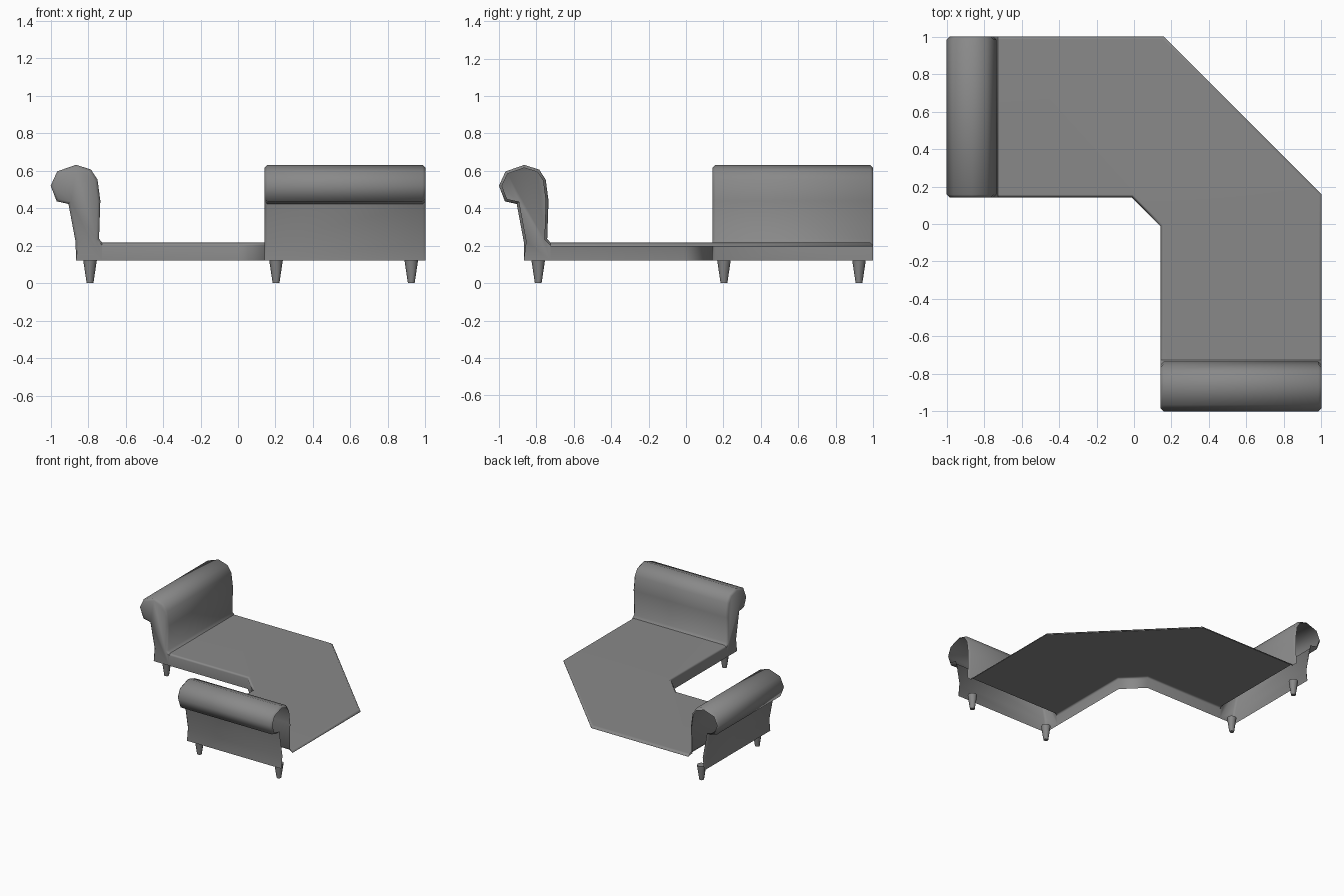
import bpy, bmesh
from mathutils import Vector

if "Cube" in bpy.data.objects:
    bpy.data.objects.remove(bpy.data.objects["Cube"])

IN, BASE, TOP, BEV, ARM_X = 0.142, 0.12, 0.217, 0.015, -0.725

# Dark grey upholstery
dark = bpy.data.materials.new("dark_grey")
dark.diffuse_color = (0.25, 0.25, 0.25, 1)
dark.use_nodes = True
dark.node_tree.nodes["Principled BSDF"].inputs["Base Color"].default_value = dark.diffuse_color


def offset(pts, d):
    """Offset an open 2D polyline to its right-hand side."""
    pts = [Vector(p) for p in pts]
    dirs = [(b - a).normalized() for a, b in zip(pts, pts[1:])]
    nor = [Vector((v.y, -v.x)) for v in dirs]
    out = []
    for i, p in enumerate(pts):
        a, b = nor[max(i - 1, 0)], nor[min(i, len(nor) - 1)]
        out.append(p + (a + b) * d / (1 + a.dot(b)))
    return out


def finish(bm, name, swap=False, angle=0.8):
    if swap:  # mirror across the diagonal x = y
        for v in bm.verts:
            v.co.x, v.co.y = v.co.y, v.co.x
        bmesh.ops.reverse_faces(bm, faces=bm.faces[:])
    me = bpy.data.meshes.new(name)
    bm.to_mesh(me)
    bm.free()
    me.materials.append(dark)
    ob = bpy.data.objects.new(name, me)
    bpy.context.collection.objects.link(ob)
    bpy.ops.object.select_all(action='DESELECT')
    ob.select_set(True)
    bpy.context.view_layer.objects.active = ob
    bpy.ops.object.shade_smooth_by_angle(angle=angle)
    return ob


def strip(bm, rows):
    for r, s in zip(rows, rows[1:]):
        for i in range(len(r) - 1):
            bm.faces.new((r[i], r[i + 1], s[i + 1], s[i]))


# Rolled arm: profile from the outer base over the roll down to the seat
profile = [(-0.865, BASE), (-0.867, 0.22), (-0.905, 0.423), (-0.968, 0.437),
           (-1.0, 0.52), (-0.965, 0.597), (-0.865, 0.632), (-0.785, 0.607),
           (-0.75, 0.553), (-0.735, 0.44), (-0.742, 0.237), (ARM_X, TOP)]


def arm(name, swap):
    bm = bmesh.new()
    small = offset(profile, BEV)
    small[0] = Vector(profile[0])
    small[-1] = Vector((ARM_X, TOP - BEV))
    rows = [[bm.verts.new((p[0], y, p[1])) for p in pts] for pts, y in
            ((small, IN), (profile, IN + BEV), (profile, 1 - BEV), (small, 1))]
    strip(bm, rows)
    # closed inner end panel, the wall end stays open
    bm.faces.new(rows[0][::-1] + [bm.verts.new((ARM_X, IN, BASE))])
    # the new corner comes after the outer base and before the seat edge
    bmesh.ops.recalc_face_normals(bm, faces=bm.faces[:])
    finish(bm, name, swap)


arm("left_arm", False)
arm("front_arm", True)

# Seat: bevelled slab, lip at the wall side and skirt at the inner side
outer = [(ARM_X, 1), (0.16, 1), (1, 0.16), (1, ARM_X)]
inner = [(IN, ARM_X), (IN, -0.012), (-0.012, IN), (ARM_X, IN)]
bm = bmesh.new()
tops = []
for chain, low in ((outer, 0.195), (inner, BASE)):
    rows = [[bm.verts.new((p[0], p[1], z)) for p in pts] for pts, z in
            ((offset(chain, BEV), TOP), (chain, TOP - BEV), (chain, low))]
    strip(bm, rows)
    tops += rows[0]
bm.faces.new(tops[::-1])
bmesh.ops.recalc_face_normals(bm, faces=bm.faces[:])
seat = finish(bm, "seat", angle=0.82)
flat = seat.modifiers.new("flat_top", 'WEIGHTED_NORMAL')
flat.keep_sharp = True

# Tapered legs under both arms
for side, swap in (("left", False), ("front", True)):
    for end, y in (("inner", 0.203), ("outer", 0.925)):
        bm = bmesh.new()
        bmesh.ops.create_cone(bm, cap_ends=True, segments=8, radius1=0.018,
                              radius2=0.036, depth=BASE)
        bmesh.ops.translate(bm, verts=bm.verts[:], vec=(-0.79, y, BASE / 2))
        finish(bm, f"{side}_{end}_leg", swap)
